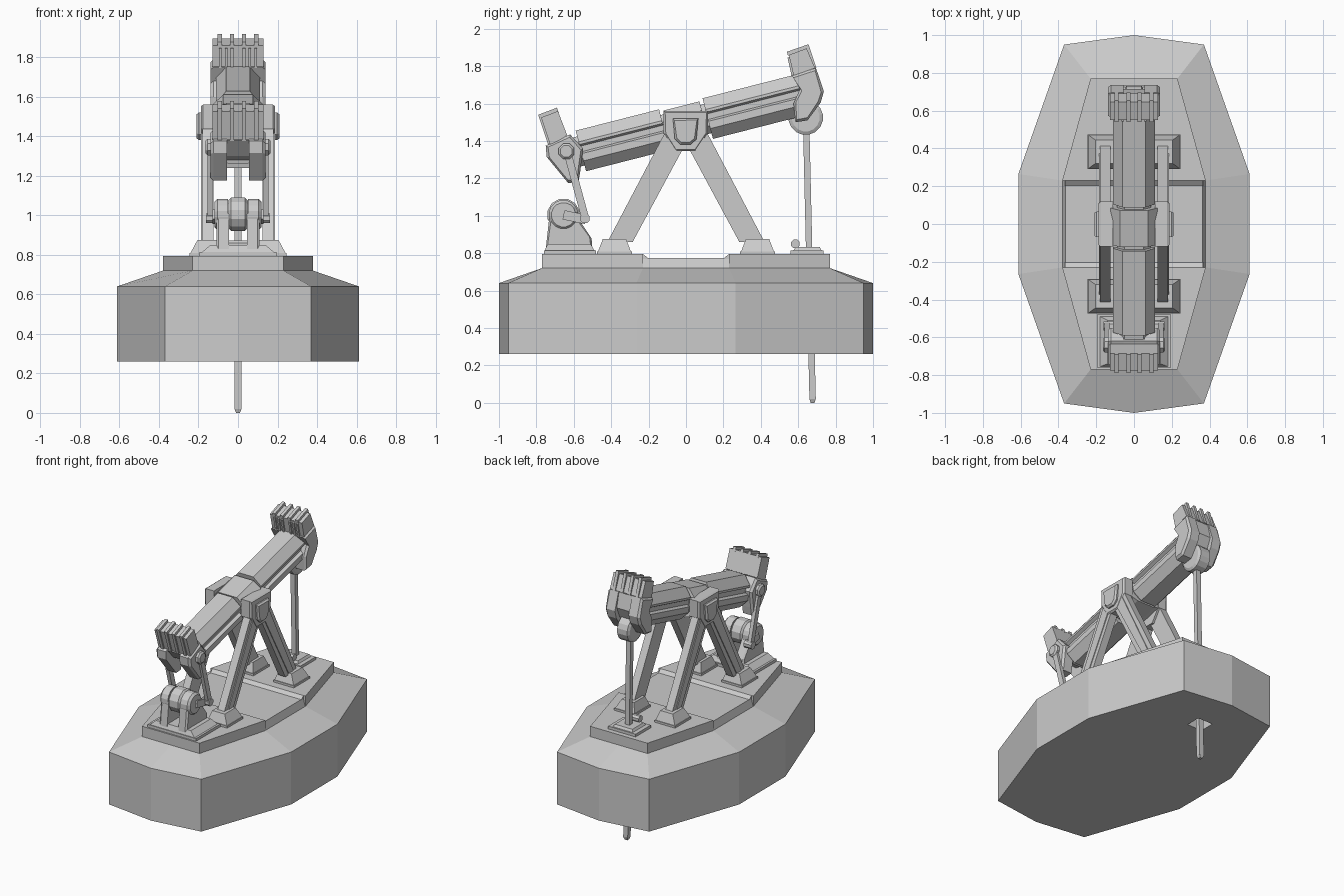
import bpy, bmesh, math
from mathutils import Matrix, Vector

if "Cube" in bpy.data.objects:
    bpy.data.objects.remove(bpy.data.objects["Cube"])

steel = bpy.data.materials.new("light_grey")
steel.diffuse_color = (0.6, 0.6, 0.6, 1)
steel.use_nodes = True
steel.node_tree.nodes["Principled BSDF"].inputs["Base Color"].default_value = steel.diffuse_color
TILT = Matrix.Translation((0, 0, 1.49)) @ Matrix.Rotation(math.radians(14.3), 4, 'X')


def loft(name, rings, mirror=False, matrix=None):
    """Skin equal rings of points into a closed solid, optionally mirrored in x."""
    bm = bmesh.new()
    for side in ((1, -1) if mirror else (1,)):
        vs = [[bm.verts.new((side * p[0], p[1], p[2])) for p in r] for r in rings]
        n = len(vs[0])
        for a, b in zip(vs, vs[1:]):
            for i in range(n):
                bm.faces.new((a[i], a[(i + 1) % n], b[(i + 1) % n], b[i]))
        bm.faces.new(vs[0])
        bm.faces.new(vs[-1])
    bmesh.ops.recalc_face_normals(bm, faces=bm.faces)
    if matrix:
        bm.transform(matrix)
    me = bpy.data.meshes.new(name)
    bm.to_mesh(me)
    bm.free()
    me.materials.append(steel)
    ob = bpy.data.objects.new(name, me)
    bpy.context.collection.objects.link(ob)
    return ob


def side_prism(name, pts, x0, x1, mirror=False, bevel=0.0, matrix=None):
    """Extrude a (y, z) outline along x, with an optional chamfer on the outer end."""
    rings = [[(x0, y, z) for y, z in pts]]
    if bevel:
        c = sum((Vector(p) for p in pts), Vector((0, 0))) / len(pts)
        inner = [Vector(p) + (c - Vector(p)).normalized() * bevel for p in pts]
        rings += [[(x1 - bevel, y, z) for y, z in pts], [(x1, p.x, p.y) for p in inner]]
    else:
        rings.append([(x1, y, z) for y, z in pts])
    return loft(name, rings, mirror, matrix)


def frustum(name, lo, hi, mirror=False):
    """Tapered block from two (x0, x1, y0, y1, z) rectangles."""
    def rect(a):
        return [(a[0], a[2], a[4]), (a[1], a[2], a[4]), (a[1], a[3], a[4]), (a[0], a[3], a[4])]
    return loft(name, [rect(lo), rect(hi)], mirror)


def box(name, x0, x1, y0, y1, z0, z1, mirror=False):
    return frustum(name, (x0, x1, y0, y1, z0), (x0, x1, y0, y1, z1), mirror)


def drum(name, y, z, steps, mirror=False, n=12):
    """Turned part along x from (x, radius) steps."""
    rings = [[(x, y + r * math.cos(math.tau * (i + .5) / n), z + r * math.sin(math.tau * (i + .5) / n))
              for i in range(n)] for x, r in steps]
    return loft(name, rings, mirror)


def outline(half):
    """Complete a right-hand (x, y) outline to both sides."""
    return half + [(-x, y) for x, y in reversed(half) if x > 0]


# Hull with sloped shoulders
rim = [(0, -1), (.37, -.95), (.612, -.265), (.612, .265), (.37, .95), (0, 1)]
crown = [(0, -.77), (.23, -.77), (.38, -.23), (.38, .23), (.23, .77), (0, .77)]
rim = rim + [(-x, y) for x, y in rim[-2:0:-1]]
crown = crown + [(-x, y) for x, y in crown[-2:0:-1]]
hull = loft("hull", [[(x, y, .26) for x, y in rim], [(x, y, .64) for x, y in rim],
                     [(x, y, .72) for x, y in crown]])

# Well opening in the bottom of the hull
well = box("well_cutter", -.06, .06, .62, .73, .2, .6)
well.hide_render = True
well.hide_viewport = True
cut = hull.modifiers.new("well", 'BOOLEAN')
cut.object = well
cut.solver = 'EXACT'

# Deck: raised end plates and a lower chamfered middle
for s, label in ((-1, "front"), (1, "back")):
    plate = outline([(.38, .23 * s), (.23, .77 * s)])
    loft(label + "_deck", [[(x, y, .715) for x, y in plate], [(x, y, .795) for x, y in plate]])
    strip = [(.23 * s, .795), (.2 * s, .772), (.23 * s, .72)]
    side_prism(label + "_deck_slope", strip, -.365, .365)
frustum("middle_deck", (-.38, .38, -.23, .23, .715), (-.363, .363, -.23, .23, .775))

# Legs and feet
for s, label in ((-1, "front"), (1, "back")):
    leg = [(.10 * s, 1.46), (.0, 1.36), (.285 * s, .85), (.43 * s, .85)]
    leg = [(.115 * s, 1.44), (.01 * s, 1.37), (.285 * s, .86), (.42 * s, .86)]
    side_prism(label + "_legs", leg, .125, .18, True)
    ridge = [(.095 * s, 1.42), (.04 * s, 1.37), (.325 * s, .86), (.38 * s, .86)]
    side_prism(label + "_leg_ribs", ridge, .18, .186, True)
    y0, y1 = sorted((.29 * s, .475 * s))
    box(label + "_foot_pads", .08, .245, y0, y1, .79, .81, True)
    frustum(label + "_feet", (.085, .24, y0 + .005, y1 - .005, .81),
            (.105, .205, y0 + .03, y1 - .03, .875), True)

# Pivot brackets with cover plates
shield = [(-.12, 1.56), (.118, 1.56), (.118, 1.44), (.055, 1.345), (-.06, 1.345), (-.12, 1.44)]
side_prism("pivot_brackets", shield, .11, .188, True, .012)
badge = [(-.07, 1.52), (.066, 1.52), (.056, 1.41), (.025, 1.38), (-.03, 1.38), (-.06, 1.41)]
side_prism("pivot_covers", badge, .185, .21, True, .012)

# Walking beam: two grooved halves and a collar
section = outline([(.06, .112), (.112, .05), (.112, .035), (.09, .025), (.09, -.005),
                   (.112, -.015), (.112, -.055), (.06, -.112)])
for s0, s1, label in ((-.58, -.12, "front"), (.12, .64, "back")):
    loft(label + "_beam", [[(x, s, t) for x, t in section] for s in (s0, s1)], matrix=TILT)
collar = outline([(.075, .1), (.125, .05), (.125, -.08), (.07, -.1)])
loft("beam_collar", [[(x, s, t) for x, t in collar] for s in (-.1, .1)], matrix=TILT)
core = outline([(.05, .08), (.09, .04), (.09, -.04), (.05, -.08)])
loft("beam_core", [[(x, s, t) for x, t in core] for s in (-.62, .66)], matrix=TILT)

# Heads: crest, paired jaws, a filler between them, and four fins
heads = {
    "front": ([(-.775, 1.525), (-.685, 1.56), (-.635, 1.43), (-.725, 1.375)],
              [(-.75, 1.375), (-.62, 1.435), (-.55, 1.36), (-.565, 1.24), (-.575, 1.18),
               (-.63, 1.175), (-.745, 1.315)],
              [(-.735, 1.38), (-.62, 1.43), (-.57, 1.36), (-.59, 1.28), (-.66, 1.3)],
              [(-.79, 1.54), (-.69, 1.578), (-.68, 1.55), (-.765, 1.515), (-.715, 1.385), (-.735, 1.375)]),
    "back": ([(.55, 1.86), (.645, 1.895), (.69, 1.79), (.575, 1.75)],
             [(.565, 1.75), (.695, 1.79), (.737, 1.665), (.72, 1.605), (.65, 1.51),
              (.585, 1.5), (.575, 1.6), (.61, 1.68)],
             [(.58, 1.75), (.69, 1.785), (.715, 1.68), (.68, 1.6), (.6, 1.58), (.61, 1.68)],
             [(.54, 1.877), (.655, 1.917), (.697, 1.79), (.68, 1.785), (.64, 1.89), (.545, 1.855)]),
}
for label, (crest, jaw, filler, fin) in heads.items():
    side_prism(label + "_head_crest", crest, -.128, .128)
    side_prism(label + "_head_jaws", jaw, .055, .138, True, .015)
    side_prism(label + "_head_filler", filler, -.06, .06)
    for x in (.03, .092):
        side_prism(label + "_head_fins", fin, x - .011, x + .011, True)

# Ribs on the inner face of the back crest
for x in (.03, .06, .09):
    side_prism("crest_ribs", [(.543, 1.845), (.56, 1.85), (.585, 1.75), (.565, 1.745)],
               x - .007, x + .007, True)

# Hanger pulley and polished rod
drum("hanger_pulley", .64, 1.525, [(-.05, .075), (-.04, .093), (.04, .093), (.05, .075)], n=16)


def bar(name, a, b, w, x0, x1, mirror=False):
    """Straight bar between two (y, z) points."""
    a, b = Vector(a), Vector(b)
    d = (b - a).normalized()
    n = Vector((-d.y, d.x)) * w / 2
    return side_prism(name, [tuple(a + n), tuple(a - n), tuple(b - n), tuple(b + n)], x0, x1, mirror)


bar("polished_rod", (.643, 1.47), (.677, .02), .034, -.018, .018)
frustum("rod_tip", (-.01, .01, .667, .687, 0), (-.018, .018, .66, .694, .02))

# Wellhead
box("wellhead_plate", -.11, .11, .56, .735, .79, .815)
frustum("wellhead_block", (-.08, .08, .575, .725, .815), (-.07, .07, .585, .715, .832))
drum("wellhead_valve", .585, .85, [(-.045, .025), (.045, .025)], n=8)

# Motor base, stands and drum
box("motor_base", -.195, .195, -.76, -.48, .79, .815)
frustum("motor_plinth", (-.18, .18, -.755, -.49, .815), (-.14, .14, -.74, -.51, .85))
stand = [(-.75, .82), (-.5, .82), (-.505, .88), (-.585, 1.0), (-.61, 1.06), (-.7, 1.06), (-.73, 1.0)]
side_prism("motor_stands", stand, .045, .11, True, .012)
drum("motor_drum", -.655, 1.005, [(-.055, .065), (-.035, .088), (.035, .088), (.055, .065)])
drum("motor_caps", -.655, 1.005, [(.05, .08), (.105, .08), (.12, .065)], True, 16)

# Cranks and pitman arms
bar("crank_arms", (-.655, 1.005), (-.535, .98), .05, .105, .13, True)
bar("pitman_arms", (-.64, 1.36), (-.535, .975), .04, .128, .155, True)
drum("upper_pins", -.64, 1.345, [(.1, .045), (.155, .045), (.165, .033)], True, 8)
drum("lower_pins", -.54, .985, [(.1, .027), (.162, .027)], True, 8)
